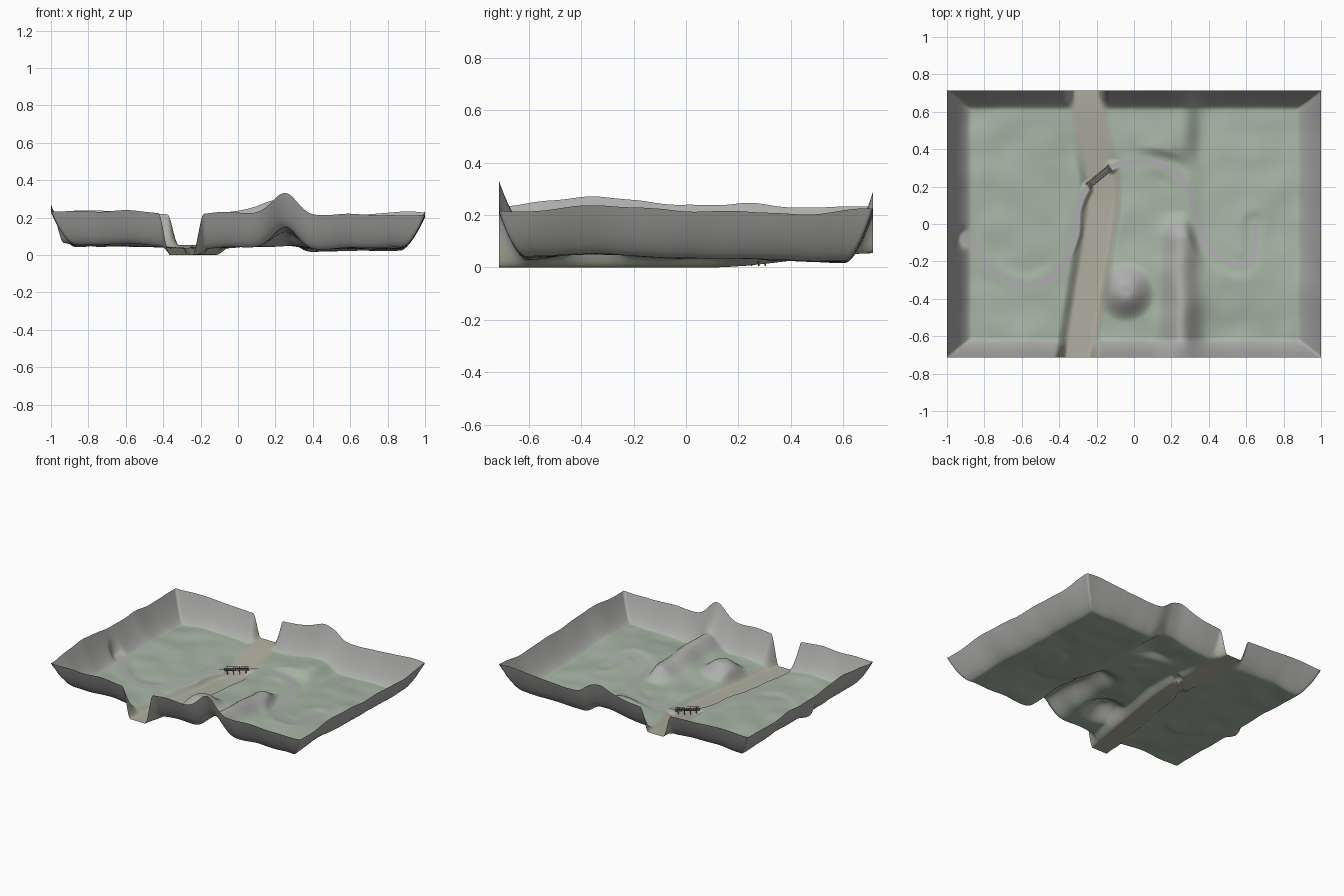
import bpy, bmesh, math
from mathutils import Vector, noise, kdtree, Matrix

if "Cube" in bpy.data.objects:
    bpy.data.objects.remove(bpy.data.objects["Cube"])

HX, HY = 1.0, 0.715
NX, NY = 240, 172


def smooth(a, b, v):
    t = max(0.0, min(1.0, (v - a) / (b - a)))
    return t * t * (3 - 2 * t)


def bump(v, c, w):
    return math.exp(-((v - c) / w) ** 2)


def spline(pts, n=14):
    """Catmull-Rom samples through 2D points."""
    p = [Vector(q) for q in pts]
    p = [2 * p[0] - p[1]] + p + [2 * p[-1] - p[-2]]
    out = []
    for i in range(1, len(p) - 2):
        a, b, c, d = p[i - 1:i + 3]
        for k in range(n):
            t = k / n
            out.append(0.5 * (2 * b + (c - a) * t + (2 * a - 5 * b + 4 * c - d) * t * t
                              + (3 * b - a - 3 * c + d) * t ** 3))
    return out + [p[-2]]


def material(name, rgb):
    m = bpy.data.materials.new(name)
    m.diffuse_color = (*rgb, 1)
    m.use_nodes = True
    m.node_tree.nodes["Principled BSDF"].inputs["Base Color"].default_value = m.diffuse_color
    return m


def make_object(name, bm, mats=()):
    me = bpy.data.meshes.new(name)
    bm.to_mesh(me)
    bm.free()
    ob = bpy.data.objects.new(name, me)
    bpy.context.collection.objects.link(ob)
    for m in mats:
        me.materials.append(m)
    return ob


grass = material("grass", (0.39, 0.47, 0.38))
rock = material("rock", (0.42, 0.42, 0.41))
sand = material("sand", (0.44, 0.43, 0.35))
gravel = material("gravel", (0.43, 0.42, 0.44))
wood = material("wood", (0.2, 0.19, 0.18))

# Winding path and river centre lines
path = spline([(-0.88, -0.07), (-0.76, -0.24), (-0.57, -0.33), (-0.40, -0.25), (-0.315, -0.07),
               (-0.30, 0.08), (-0.24, 0.21), (-0.13, 0.30), (0.02, 0.335), (0.18, 0.30),
               (0.295, 0.18), (0.34, 0.03), (0.41, -0.14), (0.55, -0.22), (0.62, -0.20),
               (0.645, -0.12), (0.645, 0.0)])
river = spline([(-0.31, -0.75), (-0.27, -0.5), (-0.23, -0.25), (-0.19, 0.0), (-0.175, 0.2),
                (-0.21, 0.42), (-0.25, 0.65), (-0.26, 0.75)])
BRIDGE_A, BRIDGE_B = Vector((-0.25, 0.20)), Vector((-0.125, 0.303))


def on_bridge(p):
    return BRIDGE_A.x < p.x < BRIDGE_B.x and p.y > 0.18


def tree(pts):
    kd = kdtree.KDTree(len(pts))
    for i, p in enumerate(pts):
        kd.insert((p.x, p.y, 0), i)
    kd.balance()
    return kd


path_kd = tree([p for p in path if not on_bridge(p)])
river_kd = tree(river)


def features(x, y):
    """Wall factor, long ridge, round hill, alcove, river distance."""
    rim = max(0.0, 1 - (HX - abs(x)) / 0.13, 1 - (HY - abs(y)) / 0.105)
    alcove = 1 - smooth(0.03, 0.075, math.hypot(x + 0.90, y + 0.075))
    ridge = bump(x, 0.25, 0.088) * (1 - smooth(-0.08, 0.08, y))
    hill = 1 - smooth(0.02, 0.165, math.hypot(x + 0.045, y + 0.36))
    return rim, ridge, hill, alcove, river_kd.find((x, y, 0))[2]


def height(x, y):
    rim, ridge, hill, alcove, dr = features(x, y)
    # left meadow high, right meadow lower with a swell, both sagging to the river
    right = smooth(0.28, 0.40, x)
    base = 0.052 + right * (-0.018 + 0.02 * bump(y, -0.3, 0.2) - 0.012 * smooth(0.1, 0.6, y))
    base -= 0.018 * bump(dr, 0, 0.2)
    land = base + 0.010 * noise.noise(Vector((x * 6, y * 6, 3)))
    land += 0.010 * noise.noise(Vector((x * 2.5, y * 2.5, 9)))
    fall = 1 - 0.3 * smooth(-0.6, 0.0, y)
    land += 0.105 * ridge * fall + 0.08 * hill
    # low continuation of the ridge at the back
    land += 0.035 * smooth(-0.05, 0.2, x) * (1 - smooth(0.25, 0.36, x)) * smooth(0.27, 0.42, y)
    # flattened strip under the path
    dp = path_kd.find((x, y, 0))[2]
    land = base + (land - base) * smooth(0.02, 0.085, dp)
    edge = 0.182 + 0.01 * noise.noise(Vector((x * 3, y * 3, 5)))
    if x < -0.8:
        edge += 0.035 * bump(y, -0.3, 0.25) * smooth(-0.8, -1, x)
    edge += 0.025 * smooth(0.3, 1, x) * smooth(0.4, 0.7, y)
    edge += 0.02 * bump(x, 0.2, 0.07) * smooth(0.5, 0.7, y)
    land += edge * rim ** 1.6 * (1 - alcove) + 0.03 * alcove * rim
    bed = 0.055 * smooth(0.08, 0.75, y)
    bank = smooth(0.060, 0.12, dr)
    near_path = 1 - smooth(0.018, 0.04, dp)
    return bed + (land - bed) * max(bank, near_path * smooth(0.03, 0.07, dr))


# Terrain basin
bm = bmesh.new()
grid = []
for j in range(NY + 1):
    y = -HY + 2 * HY * j / NY
    row = []
    for i in range(NX + 1):
        x = -HX + 2 * HX * i / NX
        row.append(bm.verts.new((x, y, max(0.0, height(x, y)))))
    grid.append(row)
for j in range(NY):
    for i in range(NX):
        f = bm.faces.new((grid[j][i], grid[j][i + 1], grid[j + 1][i + 1], grid[j + 1][i]))
        f.smooth = True
        c = f.calc_center_median()
        rim, ridge, hill, alcove, dr = features(c.x, c.y)
        if dr < 0.092:
            f.material_index = 2
        elif rim > 0.12 or ridge > 0.35 or hill > 0.15:
            f.material_index = 1
make_object("terrain", bm, (grass, rock, sand))

# Gravel path ribbon, broken at the bridge
bm = bmesh.new()
last = None
for i, p in enumerate(path):
    if on_bridge(p):
        last = None
        continue
    d = (path[min(i + 1, len(path) - 1)] - path[max(i - 1, 0)]).normalized()
    side = Vector((-d.y, d.x)) * 0.016
    row = []
    for k in (-1, 0, 1):
        q = p + side * k
        row.append(bm.verts.new((q.x, q.y, height(q.x, q.y) + 0.002)))
    if last:
        for k in range(2):
            bm.faces.new((last[k], last[k + 1], row[k + 1], row[k])).smooth = True
    last = row
bmesh.ops.recalc_face_normals(bm, faces=bm.faces)
if sum(f.normal.z for f in bm.faces) < 0:
    bmesh.ops.reverse_faces(bm, faces=bm.faces)
make_object("path", bm, (gravel,))

# Timber footbridge
span = BRIDGE_B - BRIDGE_A
mid = (BRIDGE_A + BRIDGE_B) / 2
place = Matrix.Translation((mid.x, mid.y, 0)) @ Matrix.Rotation(math.atan2(span.y, span.x), 4, 'Z')


def box(bm, centre, size):
    bmesh.ops.create_cube(bm, size=1, matrix=place @ Matrix.Translation(centre)
                          @ Matrix.Diagonal((*size, 1)))


L = span.length
deck, frame = bmesh.new(), bmesh.new()
planks = 14
for i in range(planks):
    box(deck, (-L / 2 + L * (i + 0.5) / planks, 0, 0.042), (L / planks * 0.7, 0.034, 0.003))
for s in (-1, 1):
    box(frame, (0, s * 0.012, 0.038), (L, 0.004, 0.005))
    box(frame, (0, s * 0.017, 0.051), (L, 0.002, 0.002))
    for k in range(4):
        x = -L / 2 + L * (k + 0.5) / 4
        box(frame, (x, s * 0.017, 0.0285), (0.004, 0.003, 0.045))
make_object("bridge_deck", deck, (wood,))
make_object("bridge_frame", frame, (wood,))
